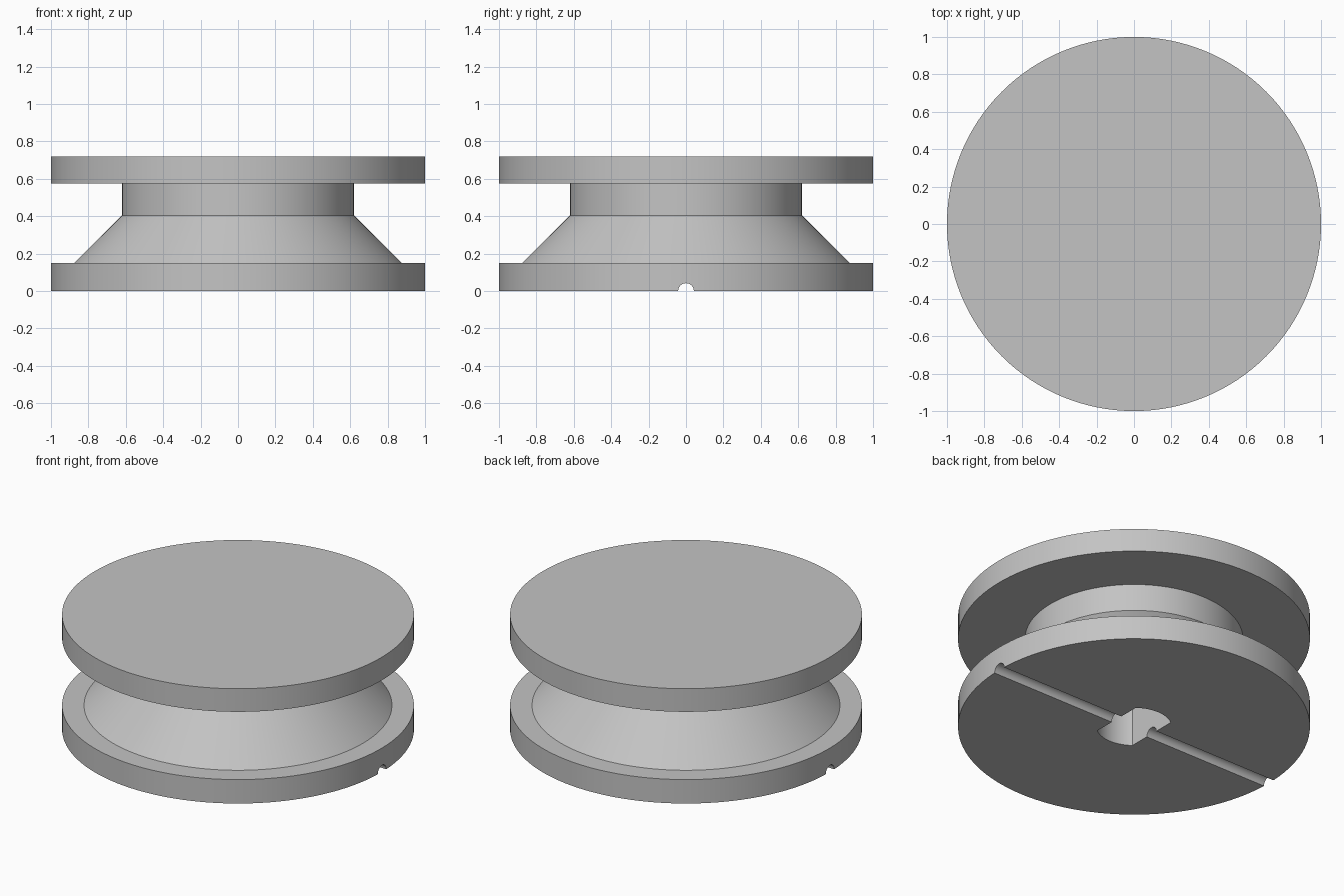
import bpy, bmesh
from math import pi, acos, cos, sin
from mathutils import Matrix

cube = bpy.data.objects.get("Cube")
if cube:
    bpy.data.objects.remove(cube, do_unlink=True)

GREY = (0.55, 0.55, 0.55, 1)
grey = bpy.data.materials.new("plain grey")
grey.use_nodes = True
grey.diffuse_color = GREY
grey.node_tree.nodes["Principled BSDF"].inputs["Base Color"].default_value = GREY


def make_object(name, bm):
    bmesh.ops.recalc_face_normals(bm, faces=bm.faces)
    mesh = bpy.data.meshes.new(name)
    bm.to_mesh(mesh)
    bm.free()
    mesh.materials.append(grey)
    obj = bpy.data.objects.new(name, mesh)
    bpy.context.collection.objects.link(obj)
    return obj


def lathe(name, profile, segments=128):
    """Solid of revolution from (radius, height) points, capped top and bottom."""
    bm = bmesh.new()
    rings = []
    for r, z in profile:
        angles = [2 * pi * i / segments for i in range(segments)]
        rings.append([bm.verts.new((r * cos(a), r * sin(a), z)) for a in angles])
    for low, high in zip(rings, rings[1:]):
        for i in range(segments):
            j = (i + 1) % segments
            bm.faces.new((low[i], low[j], high[j], high[i]))
    bm.faces.new(rings[0])
    bm.faces.new(rings[-1])
    return make_object(name, bm)


def prism(name, outline, bottom, top):
    """Straight extrusion of a flat outline."""
    bm = bmesh.new()
    face = bm.faces.new([bm.verts.new((x, y, bottom)) for x, y in outline])
    extruded = bmesh.ops.extrude_face_region(bm, geom=[face])["geom"]
    verts = [v for v in extruded if isinstance(v, bmesh.types.BMVert)]
    bmesh.ops.translate(bm, verts=verts, vec=(0, 0, top - bottom))
    return make_object(name, bm)


def cut(target, cutter):
    """Subtract the cutter for good, then discard it."""
    cutter.hide_render = True
    mod = target.modifiers.new("cut", "BOOLEAN")
    mod.operation = "DIFFERENCE"
    mod.solver = "EXACT"
    mod.object = cutter
    bpy.context.view_layer.objects.active = target
    bpy.ops.object.modifier_apply(modifier=mod.name)
    bpy.data.objects.remove(cutter, do_unlink=True)


# Spool: bottom flange, conical shoulder, straight neck, top flange
spool = lathe("spool_body", [
    (1, 0), (1, 0.15), (0.875, 0.15), (0.62, 0.405),
    (0.62, 0.575), (1, 0.575), (1, 0.72)])

# Shaft socket: round blind hole with two parallel flats
RADIUS, FLAT, STEPS = 0.214, 0.13, 24
start = acos(FLAT / RADIUS)
arc = [start + (pi - 2 * start) * i / STEPS for i in range(STEPS + 1)]
outline = [(RADIUS * cos(a + turn), RADIUS * sin(a + turn))
           for turn in (0, pi) for a in arc]
cut(spool, prism("socket_cutter", outline, -0.1, 0.42))

# Half-round groove across the underside
bm = bmesh.new()
bmesh.ops.create_cone(bm, cap_ends=True, segments=32, radius1=0.042,
                      radius2=0.042, depth=2.4,
                      matrix=Matrix.Rotation(pi / 2, 4, "Y"))
cut(spool, make_object("groove_cutter", bm))

# Smooth round walls, sharp rims
bpy.ops.object.select_all(action="DESELECT")
spool.select_set(True)
bpy.context.view_layer.objects.active = spool
bpy.ops.object.shade_smooth_by_angle(angle=pi / 6)
